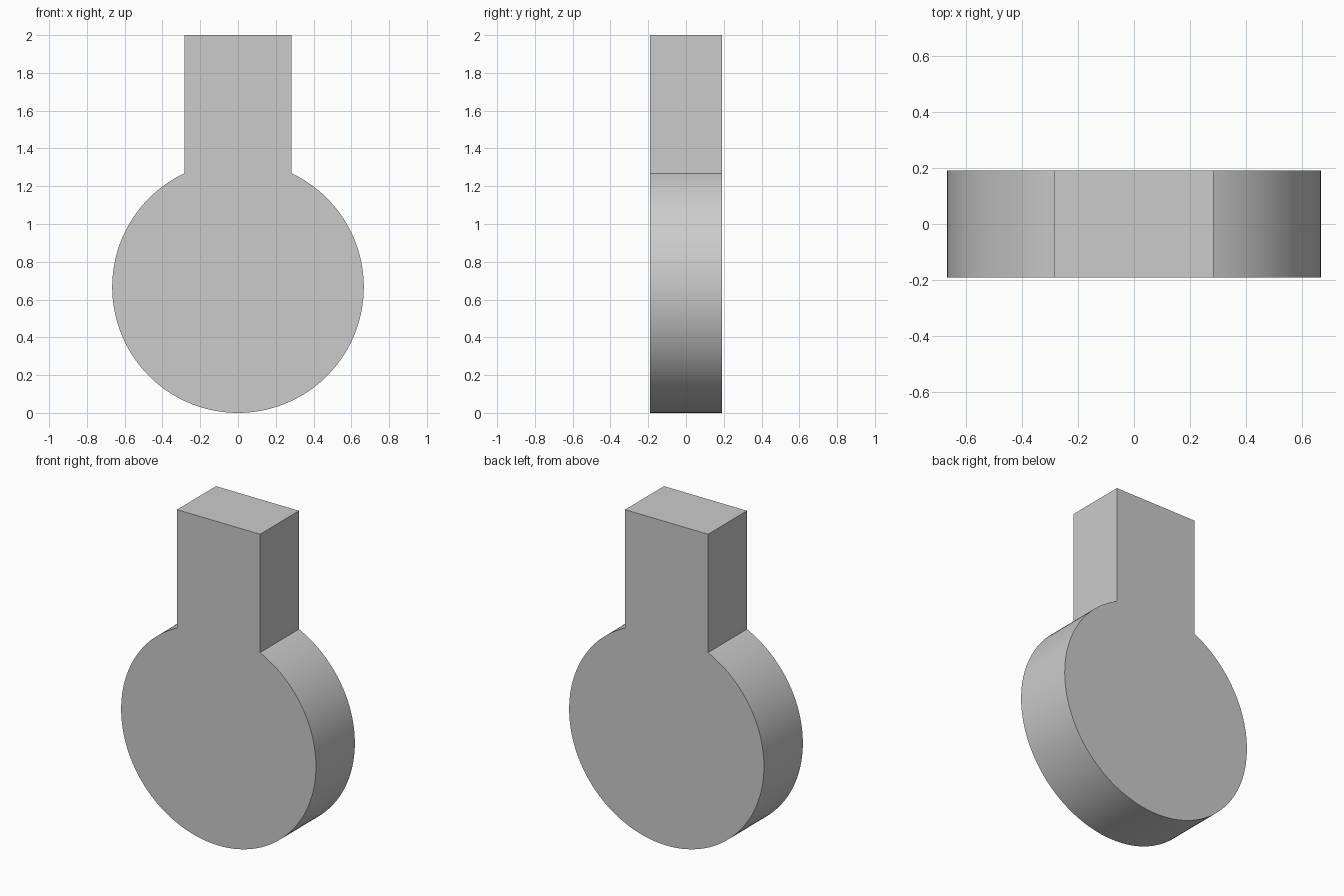
import bpy, bmesh, math
from mathutils import Vector

default = bpy.data.objects.get("Cube")
if default:
    bpy.data.objects.remove(default)

RADIUS = 0.666
NECK = 0.284      # half width of the neck
DEPTH = 0.19      # half thickness
HEIGHT = 2.0
STEPS = 128

grey = bpy.data.materials.new("plain grey")
grey.use_nodes = True
colour = (0.6, 0.6, 0.6, 1)
grey.diffuse_color = colour
grey.node_tree.nodes["Principled BSDF"].inputs["Base Color"].default_value = colour

# Outline: round disc open at the top, running into a straight neck
gap = math.asin(NECK / RADIUS)
outline = [(NECK, HEIGHT), (-NECK, HEIGHT)]
for i in range(STEPS + 1):
    a = -gap - (2 * math.pi - 2 * gap) * i / STEPS
    outline.append((RADIUS * math.sin(a), RADIUS + RADIUS * math.cos(a)))

# Extrude the outline through the thickness
bm = bmesh.new()
front = bm.faces.new([bm.verts.new((x, -DEPTH, z)) for x, z in outline])
result = bmesh.ops.extrude_face_region(bm, geom=[front], use_keep_orig=True)
back = [v for v in result["geom"] if isinstance(v, bmesh.types.BMVert)]
bmesh.ops.translate(bm, verts=back, vec=Vector((0, 2 * DEPTH, 0)))
bmesh.ops.recalc_face_normals(bm, faces=bm.faces)

mesh = bpy.data.meshes.new("disc_with_neck")
bm.to_mesh(mesh)
bm.free()
mesh.materials.append(grey)
body = bpy.data.objects.new("disc_with_neck", mesh)
bpy.context.collection.objects.link(body)

# Smooth rim with sharp edges kept
bpy.ops.object.select_all(action="DESELECT")
body.select_set(True)
bpy.context.view_layer.objects.active = body
bpy.ops.object.shade_smooth_by_angle(angle=math.radians(20))
